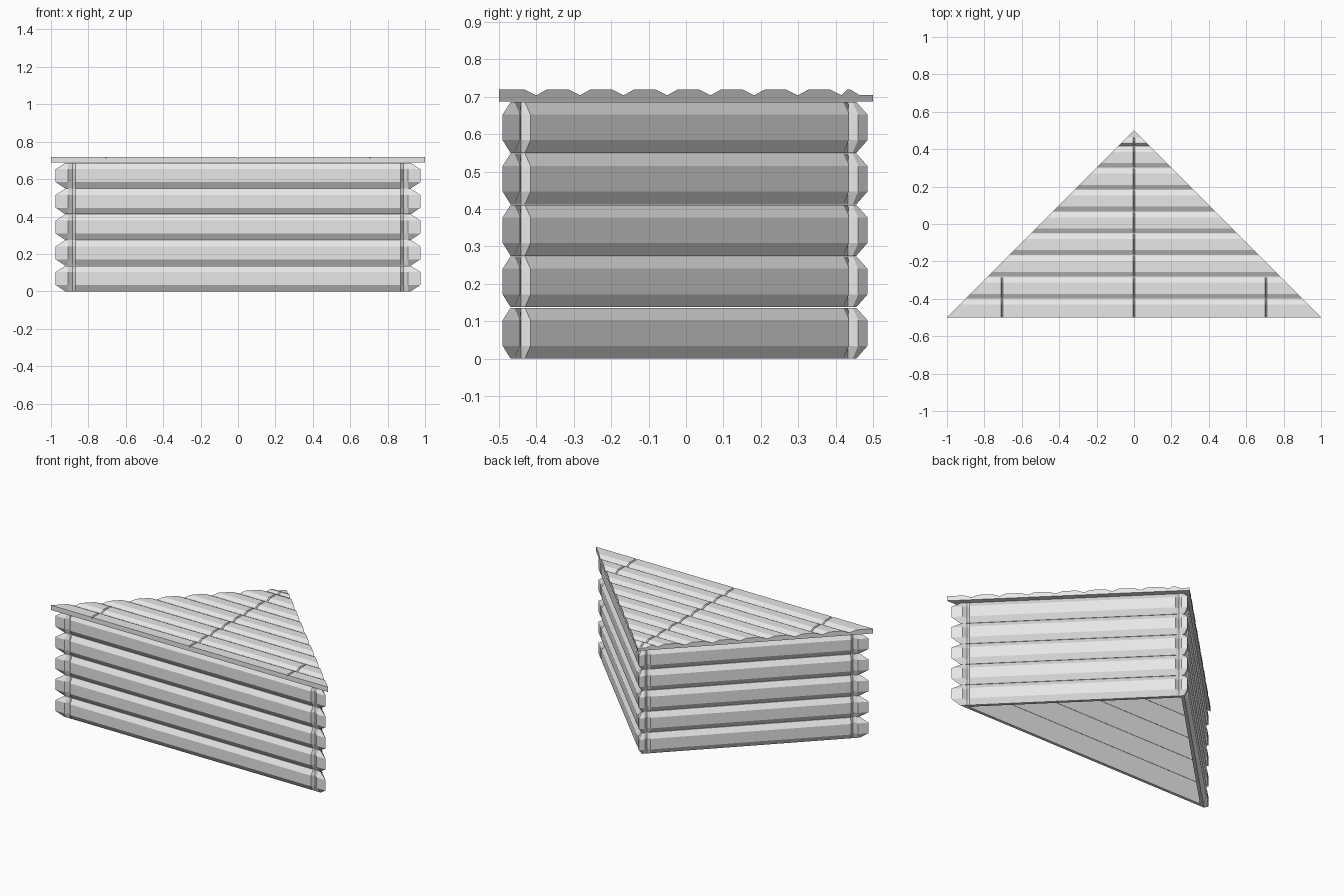
import bpy, bmesh
from mathutils import Vector

if "Cube" in bpy.data.objects:
    bpy.data.objects.remove(bpy.data.objects["Cube"])

grey = bpy.data.materials.new("light_grey")
grey.diffuse_color = (0.8, 0.8, 0.8, 1)
grey.use_nodes = True
grey.node_tree.nodes["Principled BSDF"].inputs["Base Color"].default_value = grey.diffuse_color


def finish(name, bm):
    bmesh.ops.remove_doubles(bm, verts=bm.verts, dist=0.0002)
    bmesh.ops.recalc_face_normals(bm, faces=bm.faces)
    me = bpy.data.meshes.new(name)
    bm.to_mesh(me)
    bm.free()
    me.materials.append(grey)
    ob = bpy.data.objects.new(name, me)
    bpy.context.collection.objects.link(ob)
    return ob


def loft(bm, rings):
    """Join closed rings of equal length and cap both ends."""
    vs = [[bm.verts.new(p) for p in r] for r in rings]
    n = len(vs[0])
    for a, b in zip(vs, vs[1:]):
        for i in range(n):
            j = (i + 1) % n
            bm.faces.new((a[i], a[j], b[j], b[i]))
    bm.faces.new(vs[0])
    bm.faces.new(vs[-1])


# Log dimensions: bevel depth, wall thickness, vertical pitch, log height
BEVEL, THICK, PITCH, HIGH = 0.021, 0.04, 0.1375, 0.136
PROFILE = [(BEVEL, 0), (0, 0.034), (0, 0.103), (BEVEL, HIGH),
           (THICK, HIGH), (THICK, 0)]
# Corner joints: (distance from corner, 1 = groove bottom) and mitre slope
SHARP = ([(0, 0), (0.065, 0), (0.09, 1), (0.105, 0)], 2.414)
SQUARE = ([(0, 0), (0.035, 0), (0.052, 1), (0.07, 0)], 1.0)


def wall(name, a, b, end_a, end_b):
    """Stack of five bevelled logs, mitred and notched at both corners."""
    a, b = Vector(a), Vector(b)
    along = (b - a).normalized()
    inward = Vector((-along.y, along.x, 0))
    bm = bmesh.new()

    def ring(origin, direction, station, slope, z0):
        s, groove = station
        pts = []
        for d, z in PROFILE:
            t = max(s, d * slope)
            depth = max(d, BEVEL) if groove else d
            pts.append(origin + direction * t + inward * depth
                       + Vector((0, 0, z0 + z)))
        return pts

    for k in range(5):
        z0 = k * PITCH
        rings = [ring(a, along, st, end_a[1], z0) for st in end_a[0]]
        rings += [ring(b, -along, st, end_b[1], z0) for st in reversed(end_b[0])]
        loft(bm, rings)
    return finish(name, bm)


# Three log walls around an open triangle
left, right, apex = (-0.975, -0.49, 0), (0.975, -0.49, 0), (0, 0.485, 0)
wall("front_wall", left, right, SHARP, SHARP)
wall("back_right_wall", right, apex, SHARP, SQUARE)
wall("back_left_wall", apex, left, SQUARE, SHARP)

# Flat triangular lid
bm = bmesh.new()
loft(bm, [[(-1, -0.5, z), (1, -0.5, z), (0, 0.5, z)] for z in (0.688, 0.705)])
finish("lid", bm)

# Bevelled lid boards, trimmed along the sloping sides
BASE, TOP, DIP = 0.704, 0.719, 0.709
STEP = 0.1165


def board(name, ys, cuts):
    y0, y1, y2, y3 = ys
    prof = [(y0, BASE), (y1, TOP), (y2, TOP), (y3, BASE)]
    rings = [[(-(0.5 - y), y, z) for y, z in prof]]
    for c in cuts:
        for dx, top in ((-0.006, TOP), (0, DIP), (0.006, TOP)):
            rings.append([(c + dx, y, min(z, top)) for y, z in prof])
    rings.append([(0.5 - y, y, z) for y, z in prof])
    bm = bmesh.new()
    loft(bm, rings)
    finish(name, bm)


for k in range(8):
    start = -0.4 + (k - 1) * STEP
    end = start + STEP
    ys = (start, start + 0.027, end - 0.03, end)
    if k == 0:
        ys = (-0.5, -0.4995, end - 0.03, end)
    cuts = (-0.706, 0, 0.706) if k < 2 else (0,)
    board("lid_board_%d" % (k + 1), ys, cuts)
board("lid_board_tip", (0.416, 0.43, 0.44, 0.465), (0,))
